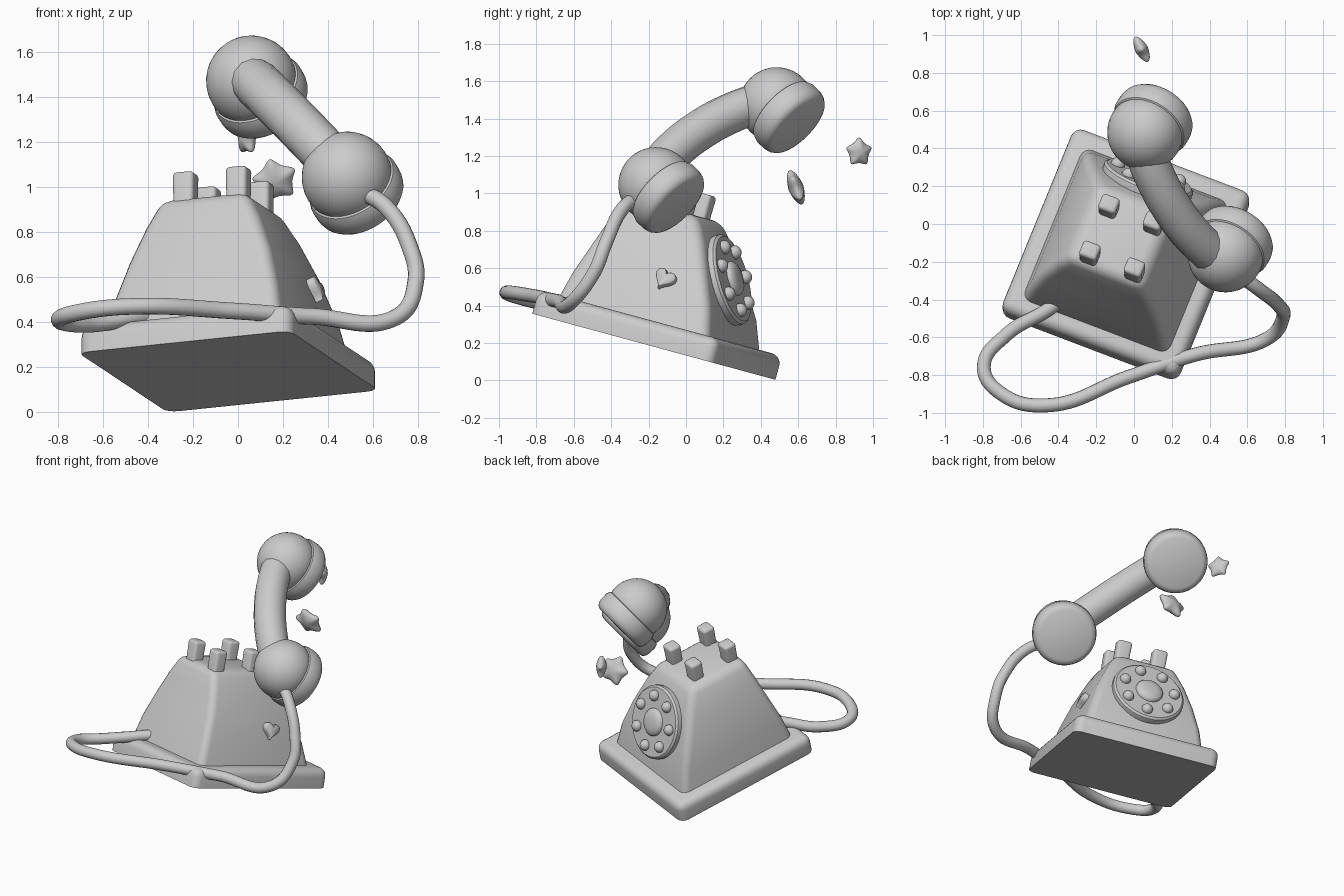
import bpy, bmesh
from math import radians, sin, cos, pi
from mathutils import Matrix, Vector

if "Cube" in bpy.data.objects:
    bpy.data.objects.remove(bpy.data.objects["Cube"])

T = Matrix.Translation


def R(deg, axis):
    return Matrix.Rotation(radians(deg), 4, axis)


# Frame of the tilted telephone body (origin at the centre of its underside)
BODY = T((-0.04, -0.165, 0.178)) @ R(-15.2, 'X') @ R(-21.5, 'Z')


def finish(name, bm, mat, angle=40):
    bmesh.ops.recalc_face_normals(bm, faces=bm.faces)
    me = bpy.data.meshes.new(name)
    bm.to_mesh(me)
    bm.free()
    me.transform(mat)
    me.shade_smooth()
    me.set_sharp_from_angle(angle=radians(angle))
    ob = bpy.data.objects.new(name, me)
    bpy.context.collection.objects.link(ob)
    return ob


def loft(name, rings, mat, bevel, smooth=4):
    """Stack of rectangles (half width, v min, v max, height); all edges rounded but the bottom."""
    bm = bmesh.new()
    loops = [[bm.verts.new(p) for p in ((-u, a, h), (u, a, h), (u, b, h), (-u, b, h))]
             for u, a, b, h in rings]
    bm.faces.new(loops[0])
    bm.faces.new(loops[-1])
    for lo, hi in zip(loops, loops[1:]):
        for i in range(4):
            j = (i + 1) % 4
            bm.faces.new((lo[i], lo[j], hi[j], hi[i]))
    bm.normal_update()
    bmesh.ops.recalc_face_normals(bm, faces=bm.faces)
    bottom = set(loops[0])
    edges = [e for e in bm.edges
             if not (e.verts[0] in bottom and e.verts[1] in bottom)
             and e.calc_face_angle(0) > radians(25)]
    bmesh.ops.bevel(bm, geom=edges, offset=bevel, segments=smooth, profile=0.5, affect='EDGES')
    return finish(name, bm, mat)


def lathe(name, profile, mat, steps=40):
    """Revolve (radius, height) points about z."""
    bm = bmesh.new()
    vs = [bm.verts.new((r, 0, h)) for r, h in profile]
    es = [bm.edges.new(p) for p in zip(vs, vs[1:])]
    bmesh.ops.spin(bm, geom=vs + es, cent=(0, 0, 0), axis=(0, 0, 1), angle=2 * pi, steps=steps)
    bmesh.ops.remove_doubles(bm, verts=bm.verts, dist=1e-4)
    return finish(name, bm, mat)


def tube(name, pts, radius):
    cu = bpy.data.curves.new(name, 'CURVE')
    cu.dimensions = '3D'
    cu.bevel_depth = radius
    cu.bevel_resolution = 5
    cu.use_fill_caps = True
    sp = cu.splines.new('BEZIER')
    sp.bezier_points.add(len(pts) - 1)
    for bp, p in zip(sp.bezier_points, pts):
        bp.co = p
        bp.handle_left_type = bp.handle_right_type = 'AUTO'
    ob = bpy.data.objects.new(name, cu)
    bpy.context.collection.objects.link(ob)
    return ob


def star(name, mat, r, thick):
    """Puffy five pointed star in the local xy plane, first tip on +y."""
    bm = bmesh.new()
    rings = []
    for h in (-thick * 0.35, thick * 0.35):
        ring = []
        for i in range(10):
            a = pi / 2 + i * pi / 5
            q = r * (1.15 if i % 2 == 0 else 0.56)
            ring.append(bm.verts.new((q * cos(a), q * sin(a), h)))
        pole = bm.verts.new((0, 0, h * 3.4))
        for i in range(10):
            bm.faces.new((ring[i], ring[(i + 1) % 10], pole))
        rings.append(ring)
    for i in range(10):
        j = (i + 1) % 10
        bm.faces.new((rings[0][i], rings[0][j], rings[1][j], rings[1][i]))
    ob = finish(name, bm, mat, 180)
    soft = ob.modifiers.new("soft", 'SUBSURF')
    soft.levels = soft.render_levels = 2


# Base plate and tapered body
loft("base_plate", [(0.505, -0.55, 0.535, 0), (0.505, -0.55, 0.535, 0.132)], BODY, 0.055)
loft("body", [(0.42, -0.465, 0.445, 0.10), (0.385, -0.43, 0.385, 0.28), (0.335, -0.385, 0.295, 0.45),
              (0.27, -0.35, 0.205, 0.61), (0.205, -0.32, 0.115, 0.735)], BODY, 0.05)

# Four cradle prongs
for i, u in enumerate((-0.105, 0.148)):
    for j, v in enumerate((-0.26, 0.015)):
        loft(f"cradle_prong_{i}{j}", [(0.046, -0.042, 0.042, 0.65), (0.05, -0.045, 0.045, 0.86)],
             BODY @ T((u, v, 0)), 0.02, 4)

# Dial with centre button and ring of seven knobs
DIAL = BODY @ T((0, 0.333, 0.463)) @ R(-61.3, 'X')
lathe("dial_disc", [(0, -0.09), (0.24, -0.09), (0.25, -0.03), (0.248, -0.012), (0.235, 0), (0, 0)], DIAL)
lathe("dial_centre", [(0.095, -0.01), (0.093, 0.012), (0.08, 0.026), (0.045, 0.034), (0, 0.036)], DIAL)
for i in range(7):
    a = radians(69) + i * 2 * pi / 7
    knob = [(0.038 * cos(t * pi / 12), 0.005 + 0.036 * sin(t * pi / 12)) for t in range(-2, 6)] + [(0, 0.041)]
    lathe(f"dial_knob_{i}", knob, DIAL @ T((0.178 * cos(a), -0.178 * sin(a), 0)), 16)

# Small heart on the side: outline stacked in three layers with a slightly smaller front
bm = bmesh.new()
layers = []
for scale, h in ((1, 0), (1, 0.03), (0.88, 0.038)):
    layers.append([bm.verts.new((16 * sin(t) ** 3 * 0.0037 * scale,
                                 (13 * cos(t) - 5 * cos(2 * t) - 2 * cos(3 * t) - cos(4 * t)) * 0.0038 * scale, h))
                   for t in (2 * pi * (i + 0.5) / 32 for i in range(32))])
for lo, hi in zip(layers, layers[1:]):
    for i in range(32):
        j = (i + 1) % 32
        bm.faces.new((lo[i], lo[j], hi[j], hi[i]))
bm.faces.new(layers[0])
bm.faces.new(layers[-1])
heart_axes = Matrix(((0, -0.3, 0.954, 0), (1, 0, 0, 0), (0, 0.954, 0.3, 0), (0, 0, 0, 1)))
finish("side_heart", bm, BODY @ T((0.362, 0.1, 0.362)) @ heart_axes @ R(-14, 'Z'), 60)

# Handset: two ear domes with flared caps and a bowed handle
d = Vector((0.41, 0.65, -0.64)).normalized()
facing = d.to_track_quat('Z', 'Y').to_matrix().to_4x4()
ends = {"upper": Vector((0.06, 0.485, 1.472)), "lower": Vector((0.485, -0.16, 1.045))}
dome = [(0.202 * sin(t * pi / 20), -0.202 * cos(t * pi / 20)) for t in range(12)] + [(0.19, 0.055), (0, 0.055)]
cap = [(0, 0.035), (0.185, 0.035), (0.204, 0.046), (0.214, 0.075), (0.213, 0.125), (0.207, 0.15),
       (0.194, 0.168), (0.172, 0.177), (0, 0.179)]
for side, p in ends.items():
    lathe(f"handset_{side}_dome", dome, T(p) @ facing)
    lathe(f"handset_{side}_cap", cap, T(p) @ facing)
bow = Vector((0.46, 0.68, -0.57)).normalized()
A, B = ends["upper"] - bow * 0.055, ends["lower"] - bow * 0.055
tube("handset_handle", [A, A.lerp(B, 0.25) - bow * 0.06, A.lerp(B, 0.5) - bow * 0.08,
                        A.lerp(B, 0.75) - bow * 0.06, B], 0.108)

# Looping cord from handset to body
tube("cord", [(0.53, -0.25, 0.99), (0.66, -0.345, 0.91), (0.765, -0.43, 0.73), (0.79, -0.49, 0.58),
              (0.70, -0.61, 0.42), (0.33, -0.69, 0.425), (-0.03, -0.81, 0.45), (-0.46, -0.96, 0.47),
              (-0.70, -0.90, 0.445), (-0.795, -0.755, 0.41), (-0.68, -0.59, 0.39), (-0.45, -0.45, 0.42),
              (-0.36, -0.38, 0.43)], 0.037)

# Two floating stars
star("star_near", T((0.165, 0.588, 1.03)) @ R(110, 'X') @ R(14, 'Z'), 0.115, 0.045)
star("star_far", T((0.04, 0.925, 1.22)) @ R(28, 'Z') @ R(90, 'Z') @ R(90, 'X'), 0.088, 0.038)
